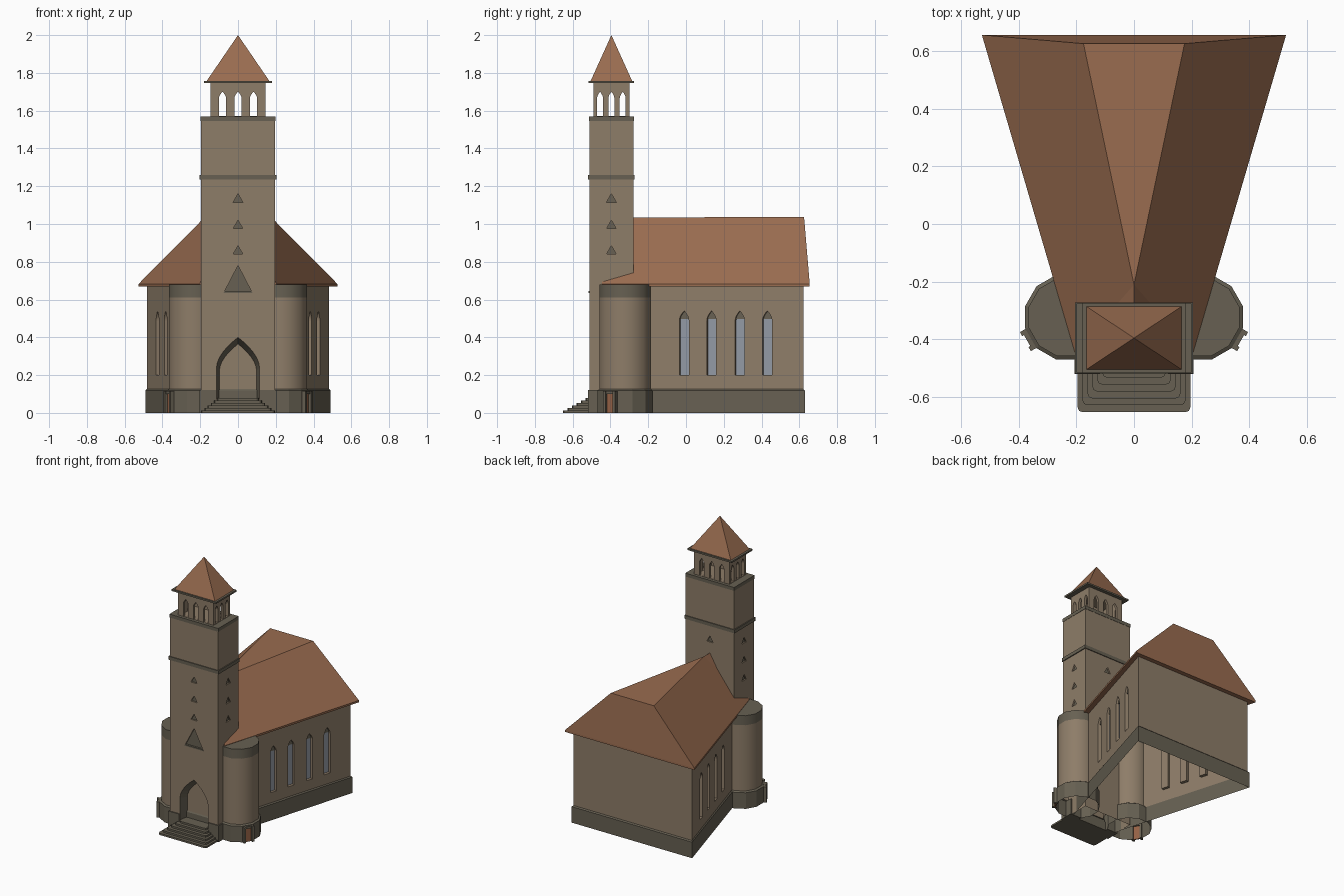
import bpy, bmesh, math
from mathutils import Vector, Matrix

if "Cube" in bpy.data.objects:
    bpy.data.objects.remove(bpy.data.objects["Cube"])


def material(name, rgb):
    m = bpy.data.materials.new(name)
    m.diffuse_color = (*rgb, 1)
    m.use_nodes = True
    m.node_tree.nodes["Principled BSDF"].inputs["Base Color"].default_value = m.diffuse_color
    return m


WALL = material("sandstone", (0.27, 0.205, 0.14))
GREY = material("grey stone", (0.135, 0.118, 0.085))
ROOF = material("roof tiles", (0.32, 0.15, 0.08))
DOOR = material("door wood", (0.30, 0.12, 0.06))
GLASS = material("window glass", (0.29, 0.32, 0.37))


def make(name, verts, faces, mat):
    bm = bmesh.new()
    vs = [bm.verts.new(v) for v in verts]
    for f in faces:
        bm.faces.new([vs[i] for i in f])
    bmesh.ops.recalc_face_normals(bm, faces=bm.faces)
    me = bpy.data.meshes.new(name)
    bm.to_mesh(me)
    bm.free()
    ob = bpy.data.objects.new(name, me)
    bpy.context.collection.objects.link(ob)
    if mat:
        me.materials.append(mat)
    return ob


def loft(name, rings, mat, bottom=True, top=True):
    n = len(rings[0])
    faces = [(k * n + i, k * n + (i + 1) % n, (k + 1) * n + (i + 1) % n, (k + 1) * n + i)
             for k in range(len(rings) - 1) for i in range(n)]
    if bottom:
        faces.append(tuple(range(n))[::-1])
    if top:
        faces.append(tuple(range((len(rings) - 1) * n, len(rings) * n)))
    return make(name, [v for r in rings for v in r], faces, mat)


def flat(poly, z):
    return [(x, y, z) for x, y in poly]


def rect(x0, x1, y0, y1):
    return [(x0, y0), (x1, y0), (x1, y1), (x0, y1)]


def box(name, x0, x1, y0, y1, z0, z1, mat):
    p = rect(x0, x1, y0, y1)
    return loft(name, [flat(p, z0), flat(p, z1)], mat)


def frame(x, y, nx, ny):
    """Wall frame: u along the wall, v up, w outward."""
    n = Vector((nx, ny, 0)).normalized()
    u = Vector((0, 0, 1)).cross(n)
    return Matrix(((u.x, 0, n.x, x), (u.y, 0, n.y, y), (u.z, 1, n.z, 0), (0, 0, 0, 1)))


def ring(M, prof, d):
    return [M @ Vector((u, v, d)) for u, v in prof]


def prism(name, M, prof, d0, d1, mat=None):
    return loft(name, [ring(M, prof, d0), ring(M, prof, d1)], mat)


def arch(w, z0, spring, top, n=5, cu=0):
    c = [(w * (1 - (i / n) ** 1.8), spring + (top - spring) * i / n) for i in range(n)]
    pts = [(-w, z0), (w, z0)] + c + [(0, top)] + [(-x, z) for x, z in c[::-1]]
    return [(x + cu, z) for x, z in pts]


def cut(ob, cutter):
    cutter.hide_render = True
    m = ob.modifiers.new("cut", 'BOOLEAN')
    m.operation = 'DIFFERENCE'
    m.solver = 'EXACT'
    m.object = cutter
    bpy.context.view_layer.objects.active = ob
    bpy.ops.object.modifier_apply(modifier=m.name)
    bpy.data.objects.remove(cutter, do_unlink=True)


def niche(ob, name, M, prof, depth, mat):
    cut(ob, prism("cutter", M, prof, -depth, 0.03))
    make(name, ring(M, prof, -depth + 0.002), [tuple(range(len(prof)))], mat)


def open_bottom(ob, z):
    bm = bmesh.new()
    bm.from_mesh(ob.data)
    low = [f for f in bm.faces if f.normal.z < -0.9 and f.calc_center_median().z < z]
    bmesh.ops.delete(bm, geom=low, context='FACES')
    bm.to_mesh(ob.data)
    bm.free()


def plinth(name, outer, inner):
    loft(name, [flat(outer, 0), flat(outer, 0.118), flat(inner, 0.126)], GREY, False, False)


# nave: walls fan out towards the back, open underneath
nave_poly = [(-0.165, -0.45), (0.165, -0.45), (0.483, 0.622), (-0.483, 0.622)]
nave = loft("nave_walls", [flat(nave_poly, 0.11), flat(nave_poly, 0.675)], WALL)
slope = 0.318 / 1.072
for s in (1, -1):
    for y in (-0.01, 0.135, 0.285, 0.43):
        M = frame(s * (0.165 + (y + 0.45) * slope), y, s, -slope)
        niche(nave, "nave_window", M, arch(0.026, 0.2, 0.49, 0.54), 0.022, GLASS)
        prism("window_tracery", M, arch(0.024, 0.497, 0.507, 0.538), -0.019, -0.014, GREY)
open_bottom(nave, 0.15)
plinth("nave_plinth", [(-0.173, -0.455), (0.173, -0.455), (0.491, 0.63), (-0.491, 0.63)], nave_poly)

# nave roof: hipped at the back, widening flat top
eave = [(-0.205, -0.445), (0.205, -0.445), (0.527, 0.655), (-0.527, 0.655)]
rv = flat(nave_poly, 0.668) + flat(eave, 0.668) + flat(eave, 0.682)
rv += [(0, -0.4, 1.035), (0, -0.21, 1.035), (0.175, 0.625, 1.037), (-0.175, 0.625, 1.037)]
rf = [(k * 4 + i, k * 4 + (i + 1) % 4, k * 4 + 4 + (i + 1) % 4, k * 4 + 4 + i)
      for k in range(2) for i in range(4)]
rf += [(8, 9, 12), (9, 13, 12), (9, 10, 14, 13), (10, 11, 15, 14), (11, 8, 13, 15), (8, 12, 13), (13, 14, 15)]
make("nave_roof", rv, rf, ROOF)

# tower with splayed portal and triangular openings
CY = -0.395
tower = box("tower", -0.197, 0.197, -0.512, -0.278, 0, 1.55, WALL)
F = frame(0, -0.512, 0, -1)
outer, inner = arch(0.114, 0.07, 0.24, 0.4, 6), arch(0.094, 0.075, 0.22, 0.355, 6)
cut(tower, loft("portal_cutter", [ring(F, inner, -0.08), ring(F, outer, 0), ring(F, outer, 0.03)], None))
tower.data.materials.append(GREY)
for p in tower.data.polygons:
    c = p.center
    if abs(c.x) < 0.13 and c.z < 0.42 and -0.509 < c.y < -0.44:
        p.material_index = 1


def tri(w, z0, z1):
    return [(-w, z0), (w, z0), (0, z1)]


niche(tower, "front_gable_window", F, tri(0.073, 0.64, 0.78), 0.012, GREY)
prism("front_gable_sill", F, [(-0.077, 0.634), (0.077, 0.634), (0.073, 0.644), (-0.073, 0.644)], -0.01, 0.004, GREY)
for M in (F, frame(0.197, CY, 1, 0), frame(-0.197, CY, -1, 0), frame(0, -0.278, 0, 1)):
    for z in (0.86, 0.995, 1.135):
        niche(tower, "small_triangle_window", M, tri(0.026, z - 0.02, z + 0.025), 0.012, GREY)
open_bottom(tower, 0.02)
box("tower_belt", -0.204, 0.204, -0.518, -0.272, 1.235, 1.26, GREY)
box("tower_top_band", -0.199, 0.199, -0.514, -0.276, 1.545, 1.57, GREY)
for s in (1, -1):
    a, b = sorted((s * 0.117, s * 0.206))
    box("tower_plinth", a, b, -0.519, -0.42, 0, 0.12, GREY)

# portal door and rosette on the back of the recess
prism("portal_door", F, arch(0.06, 0.078, 0.215, 0.24), -0.079, -0.074, DOOR)
circle = [(0.028 * math.cos(i * math.pi / 6), 0.292 + 0.028 * math.sin(i * math.pi / 6)) for i in range(12)]
prism("portal_rosette", F, circle, -0.079, -0.074, GLASS)
prism("rosette_hub", F, [(u * 0.6, 0.292 + (v - 0.292) * 0.6) for u, v in circle], -0.075, -0.071, WALL)

# entrance steps
for i in range(6):
    w, y, c = 0.195 - 0.017 * i, -0.652 + 0.024 * i, 0.016
    p = [(-w, -0.44), (-w, y + c), (-w + c * 0.3, y + c * 0.3), (-w + c, y),
         (w - c, y), (w - c * 0.3, y + c * 0.3), (w, y + c), (w, -0.44)]
    loft("step", [flat(p, 0), flat(p, 0.013 * (i + 1))], GREY)

# belfry with three open arches on each side
belfry = box("belfry", -0.145, 0.145, -0.491, -0.299, 1.565, 1.75, WALL)
cut(belfry, box("inner_cutter", -0.125, 0.125, -0.473, -0.317, 1.571, 1.735, None))
for u in (-0.082, 0, 0.082):
    cut(belfry, prism("arch_cutter", frame(0, CY, 0, -1), arch(0.019, 1.572, 1.665, 1.7, 4, u), -0.2, 0.2))
for u in (-0.06, 0, 0.06):
    cut(belfry, prism("arch_cutter", frame(0, CY, 1, 0), arch(0.016, 1.572, 1.665, 1.7, 4, u), -0.25, 0.25))
box("spire_eave", -0.181, 0.181, -0.516, -0.274, 1.746, 1.758, GREY)
make("spire_roof", flat(rect(-0.166, 0.166, CY - 0.11, CY + 0.11), 1.757) + [(0, CY, 2.0)],
     [(0, 1, 2, 3), (0, 1, 4), (1, 2, 4), (2, 3, 4), (3, 0, 4)], ROOF)


# round stair turrets on both sides, each with a small door
def dodecagon(cx, cy, r):
    return [(cx + r * math.cos(math.radians(15 + 30 * i)), cy + r * math.sin(math.radians(15 + 30 * i)))
            for i in range(12)]


for s in (1, -1):
    cx, cy = s * 0.23, -0.323
    shaft, base = dodecagon(cx, cy, 0.14), dodecagon(cx, cy, 0.152)
    plinth("turret_plinth", base, shaft)
    body = loft("turret_shaft", [flat(shaft, 0.12), flat(shaft, 0.61)], WALL, False, False)
    cap = loft("turret_cap", [flat(shaft, 0.61), flat(shaft, 0.68)], GREY, False, True)
    for ob in (body, cap):
        bpy.ops.object.select_all(action='DESELECT')
        ob.select_set(True)
        bpy.context.view_layer.objects.active = ob
        bpy.ops.object.shade_smooth_by_angle(angle=math.radians(40))
    nx, ny = s * math.cos(math.radians(30)), -0.5
    D = frame(cx + nx * 0.147, cy + ny * 0.147, nx, ny)
    for k in (-1, 1):
        a, b = sorted((k * 0.022, k * 0.038))
        prism("turret_door_post", D, [(a, 0), (b, 0), (b, 0.115), (a, 0.115)], -0.01, 0.022, GREY)
    prism("turret_door", D, [(-0.022, 0), (0.022, 0), (0.022, 0.1), (-0.022, 0.1)], -0.002, 0.006, DOOR)
    prism("turret_door_lintel", D, [(-0.022, 0.1), (0.022, 0.1), (0.022, 0.115), (-0.022, 0.115)], -0.01, 0.015, GREY)
